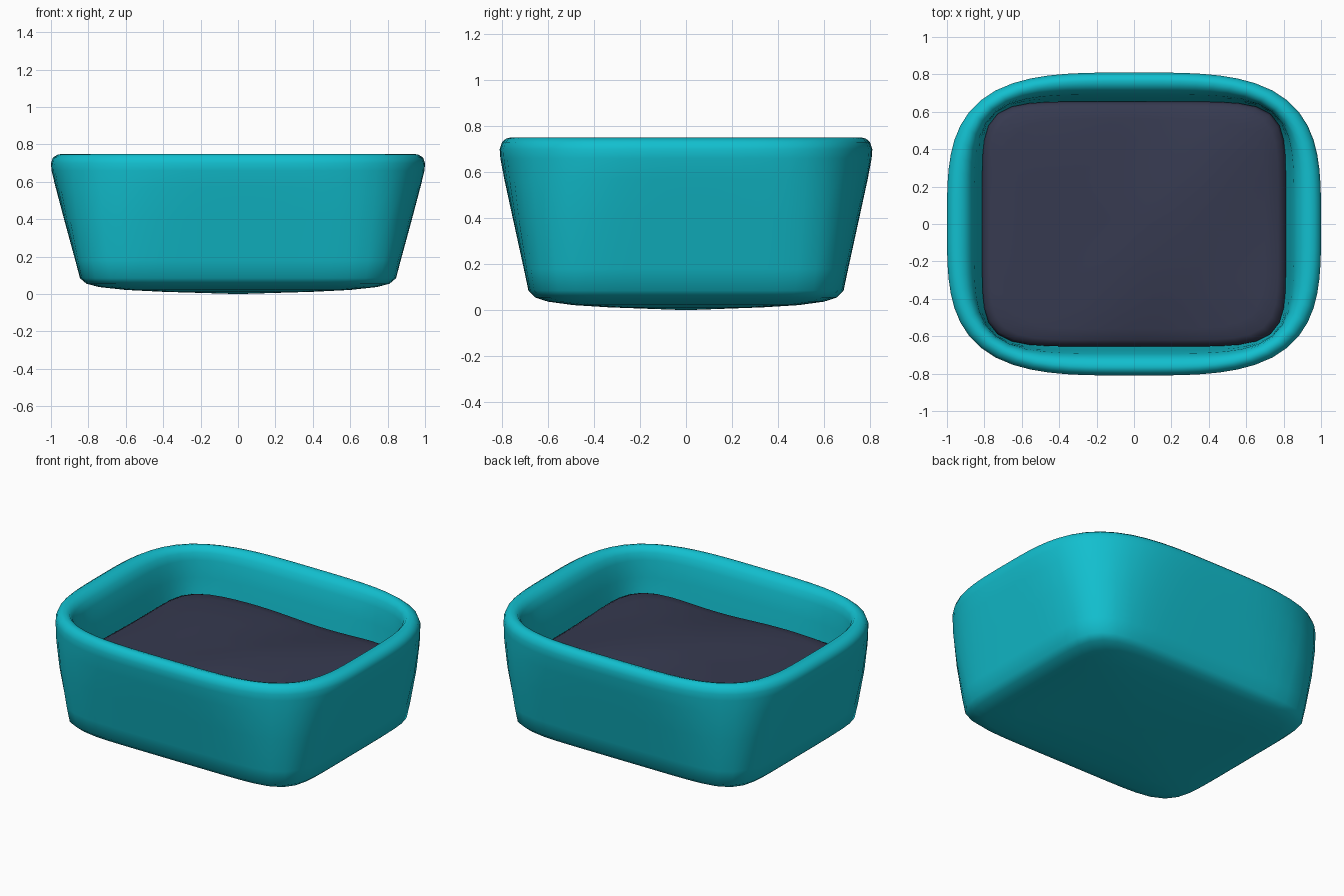
import bpy, bmesh, math

if "Cube" in bpy.data.objects:
    bpy.data.objects.remove(bpy.data.objects["Cube"])

SEG = 72

def material(name, rgb):
    m = bpy.data.materials.new(name)
    m.diffuse_color = (*rgb, 1)
    m.use_nodes = True
    m.node_tree.nodes["Principled BSDF"].inputs["Base Color"].default_value = m.diffuse_color
    return m

def outline(a, b, n, i):
    """Point i on a rounded-rectangle (superellipse) outline."""
    t = 2 * math.pi * i / SEG
    c, s = math.cos(t), math.sin(t)
    r = (abs(c) ** n + abs(s) ** n) ** (-1 / n)
    return a * r * c, b * r * s

def loft(name, rings, start, end, mat, bump=None):
    """Skin rings of (half x, half y, z, exponent), capped to centre heights."""
    bm = bmesh.new()
    loops = []
    for a, b, z, n in rings:
        loop = []
        for i in range(SEG):
            x, y = outline(a, b, n, i)
            loop.append(bm.verts.new((x, y, z + (bump(x, y) if bump else 0))))
        loops.append(loop)
    for lo, hi in zip(loops, loops[1:]):
        for i in range(SEG):
            j = (i + 1) % SEG
            bm.faces.new((lo[i], lo[j], hi[j], hi[i]))
    for loop, z in ((loops[0], start), (loops[-1], end)):
        if z is None:
            continue
        c = bm.verts.new((0, 0, z + (bump(0, 0) if bump else 0)))
        for i in range(SEG):
            bm.faces.new((loop[i], loop[(i + 1) % SEG], c))
    bmesh.ops.recalc_face_normals(bm, faces=bm.faces)
    me = bpy.data.meshes.new(name)
    bm.to_mesh(me)
    bm.free()
    me.materials.append(mat)
    for p in me.polygons:
        p.use_smooth = True
    ob = bpy.data.objects.new(name, me)
    bpy.context.collection.objects.link(ob)
    return ob

teal = material("teal plastic", (0.006, 0.52, 0.62))
slate = material("dark slate filling", (0.037, 0.042, 0.08))

# Tub: underside, flared wall, rounded rim, then the inner wall and floor
loft("tub", [
    (0.40, 0.33, 0.012, 5), (0.60, 0.49, 0.022, 6), (0.74, 0.60, 0.037, 7),
    (0.81, 0.655, 0.055, 7), (0.845, 0.685, 0.085, 7), (0.87, 0.705, 0.18, 6.3),
    (0.93, 0.753, 0.40, 4.8), (0.975, 0.79, 0.57, 3.9), (0.997, 0.807, 0.66, 3.5),
    (1.0, 0.81, 0.70, 3.45), (0.99, 0.80, 0.73, 3.45), (0.965, 0.783, 0.745, 3.5),
    (0.94, 0.765, 0.75, 3.6), (0.905, 0.735, 0.742, 3.9), (0.875, 0.71, 0.715, 4.3),
    (0.855, 0.692, 0.67, 4.8), (0.835, 0.675, 0.56, 5.6), (0.82, 0.663, 0.46, 6.3),
    (0.78, 0.63, 0.20, 7), (0.72, 0.58, 0.12, 7),
], 0.0, 0.10, teal)

# Filling: gently uneven mound whose edge curls down against the wall
def bump(x, y):
    return 0.012 * math.sin(3.1 * x + 1) * math.cos(3.7 * y) + 0.006 * math.sin(7 * x - 5 * y)

loft("filling", [
    (0.805, 0.648, 0.38, 6.5), (0.812, 0.655, 0.43, 6.5), (0.80, 0.645, 0.465, 6.5),
    (0.77, 0.62, 0.482, 6.2), (0.70, 0.56, 0.49, 5.5), (0.56, 0.45, 0.497, 4.5),
    (0.40, 0.32, 0.503, 3.5), (0.20, 0.16, 0.507, 2.5),
], None, 0.508, slate, bump)
